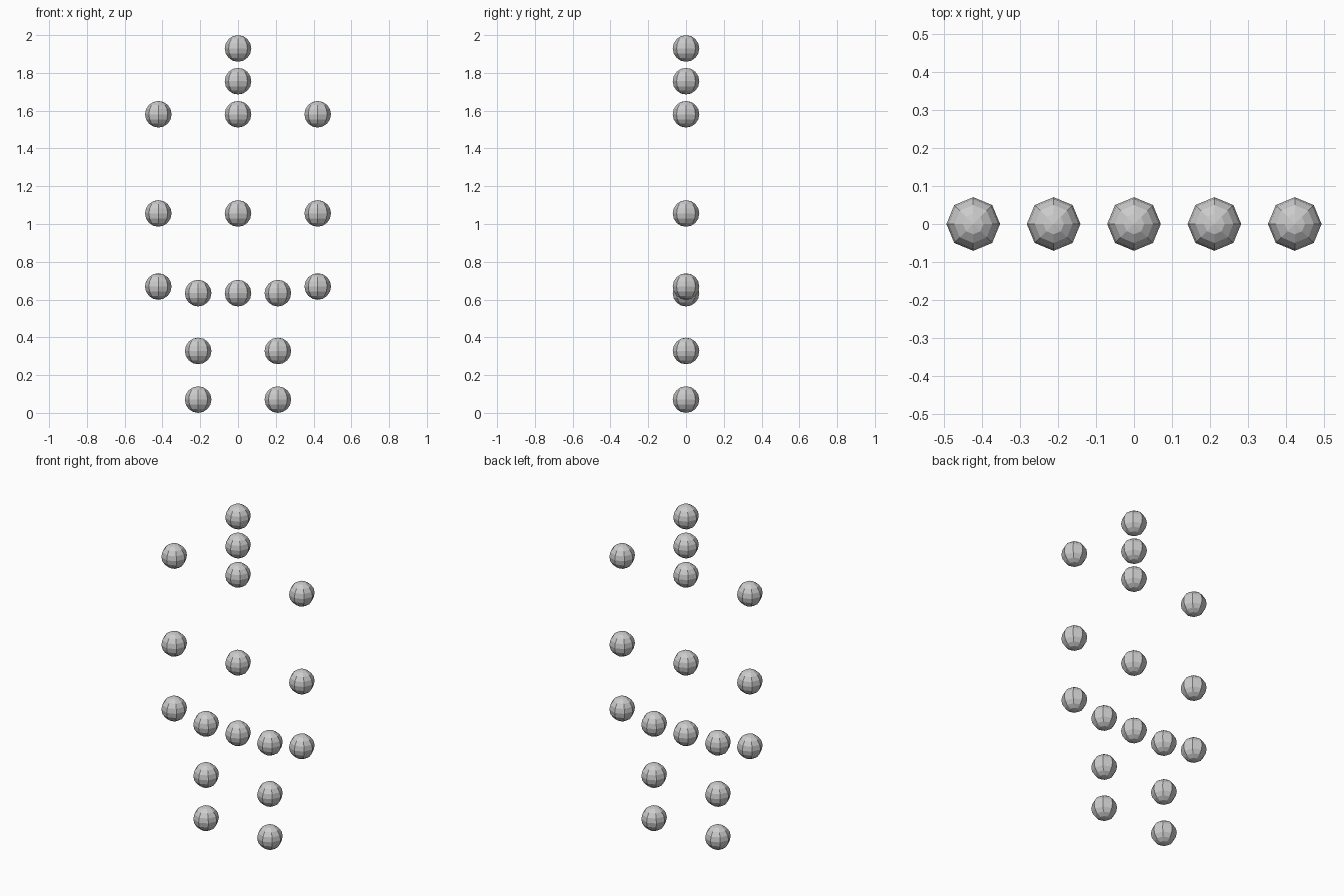
import bpy

if "Cube" in bpy.data.objects:
    bpy.data.objects.remove(bpy.data.objects["Cube"])

RADIUS = 0.0704


def joint(name, x, z):
    # low-poly marker ball, flat faces
    bpy.ops.mesh.primitive_uv_sphere_add(segments=8, ring_count=8, radius=RADIUS,
                                         location=(x, 0, z))
    bpy.context.object.name = name


# centre line, top to bottom
for name, z in [("head_joint", 1.9296), ("neck_joint", 1.756), ("chest_joint", 1.581),
                ("spine_joint", 1.056), ("pelvis_joint", 0.634)]:
    joint(name, 0, z)

# arms and legs, mirrored left and right
for side, s in (("left", 1), ("right", -1)):
    for name, x, z in [("shoulder_joint", 0.422, 1.581), ("elbow_joint", 0.422, 1.056),
                       ("wrist_joint", 0.422, 0.669), ("hip_joint", 0.211, 0.634),
                       ("knee_joint", 0.211, 0.328), ("ankle_joint", 0.211, RADIUS)]:
        joint(f"{side}_{name}", s * x, z)
